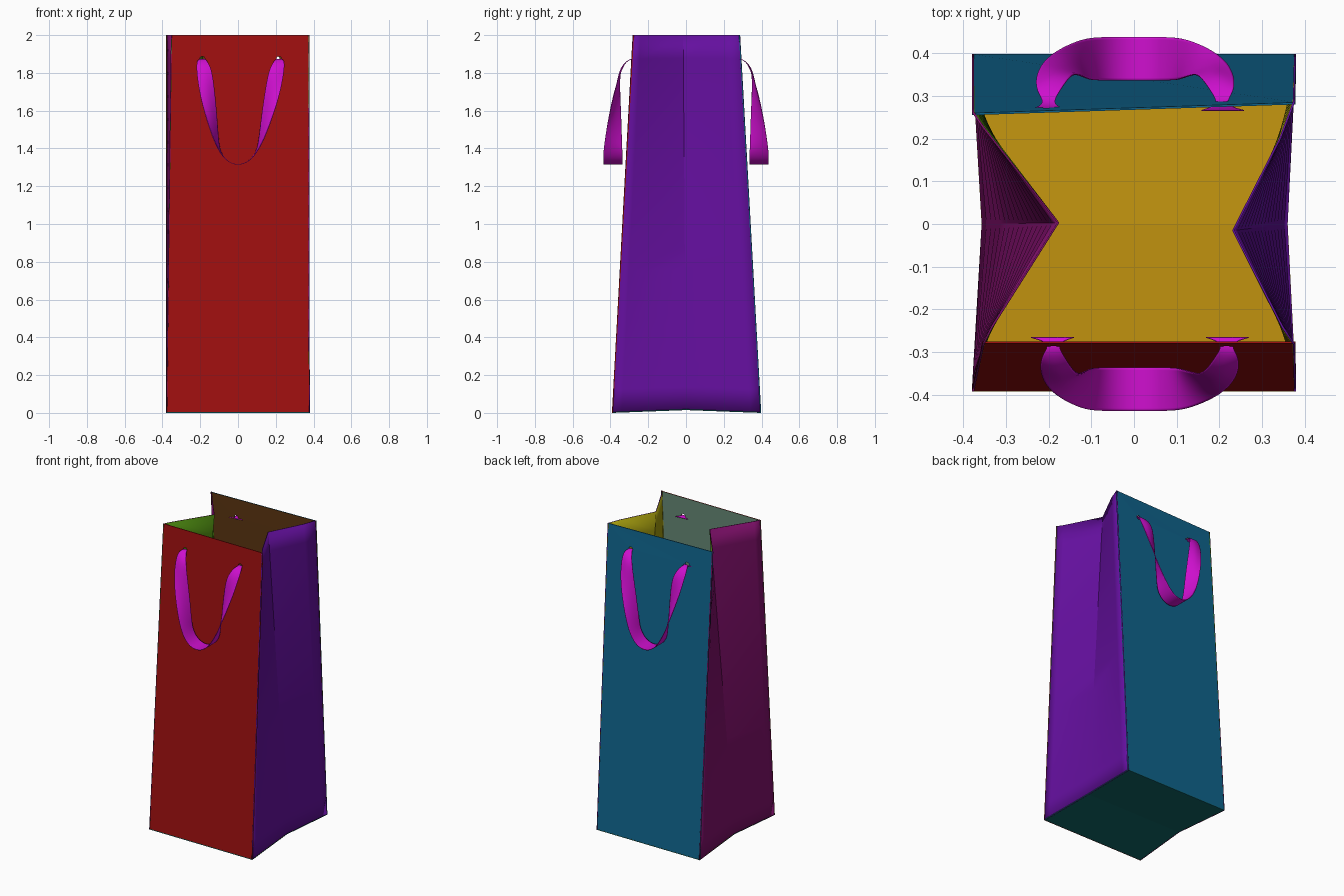
import bpy
from mathutils import Vector

if "Cube" in bpy.data.objects:
    bpy.data.objects.remove(bpy.data.objects["Cube"])


def material(name, rgb):
    m = bpy.data.materials.new(name)
    m.diffuse_color = (*rgb, 1)
    m.use_nodes = True
    m.node_tree.nodes["Principled BSDF"].inputs["Base Color"].default_value = m.diffuse_color
    return m


def loft(name, rows, mats):
    """Quad surface through equal-length rows of points."""
    n = len(rows[0])
    faces = [(r * n + c, r * n + c + 1, (r + 1) * n + c + 1, (r + 1) * n + c)
             for r in range(len(rows) - 1) for c in range(n - 1)]
    me = bpy.data.meshes.new(name)
    me.from_pydata([tuple(p) for row in rows for p in row], [], faces)
    for m in mats:
        me.materials.append(m)
    ob = bpy.data.objects.new(name, me)
    bpy.context.collection.objects.link(ob)
    return ob


def paper(ob):
    """Thin sheet: outer colour outside, second colour inside."""
    s = ob.modifiers.new("paper", 'SOLIDIFY')
    s.thickness, s.offset, s.material_offset = 0.005, -1, 1


def blend(low, high, steps):
    return [[Vector(a).lerp(Vector(b), k / steps) for a, b in zip(low, high)]
            for k in range(steps + 1)]


def smooth(ob, degrees):
    bpy.ops.object.select_all(action='DESELECT')
    ob.select_set(True)
    bpy.context.view_layer.objects.active = ob
    bpy.ops.object.shade_smooth_by_angle(angle=degrees * 0.01745)


# Front and back panels, leaning inward towards the top
front = loft("front_panel", blend([(-.38, -.392, 0), (.38, -.392, 0)],
                                  [(-.355, -.28, 2), (.378, -.28, 2)], 1),
             [material("red", (.35, .005, .005)), material("grey_green", (.15, .28, .2))])
back = loft("back_panel", blend([(.38, .398, 0), (-.38, .398, 0)],
                                [(.378, .285, 2), (-.38, .26, 2)], 1),
            [material("blue", (.005, .13, .27)), material("brown", (.12, .04, .006))])

# Folded side gussets: deep crease at the rim, nearly flat at the base
right = loft("right_gusset", blend(
    [(.38, -.392, 0), (.377, -.34, .002), (.36, 0, .015), (.377, .34, .002), (.38, .398, 0)],
    [(.377, -.28, 2), (.35, -.24, 2), (.235, -.015, 2), (.345, .2, 2), (.377, .285, 2)], 16),
    [material("purple", (.13, .005, .35)), material("yellow", (.4, .36, .005))])
left = loft("left_gusset", blend(
    [(-.38, .398, 0), (-.377, .34, .002), (-.357, 0, .015), (-.377, -.34, .002), (-.38, -.392, 0)],
    [(-.379, .26, 2), (-.355, .225, 2), (-.18, .003, 2), (-.335, -.24, 2), (-.355, -.28, 2)], 16),
    [material("plum", (.22, .005, .15)), material("green", (.07, .24, .005))])

# Base, slightly raised between the gusset creases
base = loft("base", [[(-.38, .398, 0), (.38, .398, 0)],
                     [(-.357, 0, .015), (.36, 0, .015)],
                     [(-.38, -.392, 0), (.38, -.392, 0)]],
            [material("teal", (.005, .13, .13)), material("gold", (.55, .3, .005))])

for ob in (front, back, right, left, base):
    paper(ob)
for ob in (right, left):
    smooth(ob, 20)

# Ribbon handles: half path as (outer edge, inner edge) from inside knot to bottom of loop
HALF = [
    ((.255, .266, 1.862), (.155, .266, 1.868)),
    ((.22, .276, 1.870), (.186, .276, 1.872)),
    ((.216, .290, 1.872), (.190, .290, 1.872)),
    ((.230, .310, 1.866), (.178, .310, 1.866)),
    ((.234, .338, 1.83), (.150, .352, 1.815)),
    ((.220, .375, 1.72), (.133, .350, 1.70)),
    ((.185, .405, 1.59), (.118, .344, 1.57)),
    ((.140, .427, 1.46), (.107, .340, 1.45)),
    ((.103, .437, 1.385), (.098, .337, 1.385)),
    ((.060, .438, 1.33), (.060, .336, 1.33)),
]
BOTTOM = ((0, .438, 1.309), (0, .336, 1.309))
ribbon_mat = material("magenta", (.62, .005, .62))


def handle(name, side, shift, panel):
    path = [tuple((-x, y, z) for x, y, z in pair) for pair in HALF] + [BOTTOM] + HALF[::-1]
    rows = []
    for pair in path:
        o, i = (Vector((x + shift * (z - 1.31) / .56, side * y, z)) for x, y, z in pair)
        mid = (o + i) / 2
        if 1.5 < mid.z < 1.86:            # gentle curl across the ribbon
            mid.y += side * .012
        rows.append([o, mid, i])
    ob = loft(name, rows, [ribbon_mat])
    sub = ob.modifiers.new("soft", 'SUBSURF')
    sub.levels = sub.render_levels = 3
    sub.boundary_smooth = 'PRESERVE_CORNERS'
    s = ob.modifiers.new("cloth", 'SOLIDIFY')
    s.thickness, s.offset = .003, 0
    smooth(ob, 60)
    # Punched holes for the ribbon ends
    for k, sx in enumerate((-1, 1)):
        bpy.ops.mesh.primitive_cylinder_add(vertices=20, radius=.014, depth=.12,
                                            location=(shift + sx * .203, side * .284, 1.874),
                                            rotation=(1.5708, 0, 0))
        cut = bpy.context.object
        cut.name = f"{name}_hole_cutter_{k}"
        cut.hide_render = True
        cut.hide_set(True)
        b = panel.modifiers.new("hole", 'BOOLEAN')
        b.operation, b.object, b.solver = 'DIFFERENCE', cut, 'EXACT'


handle("front_handle", -1, .014, front)
handle("back_handle", 1, .003, back)
